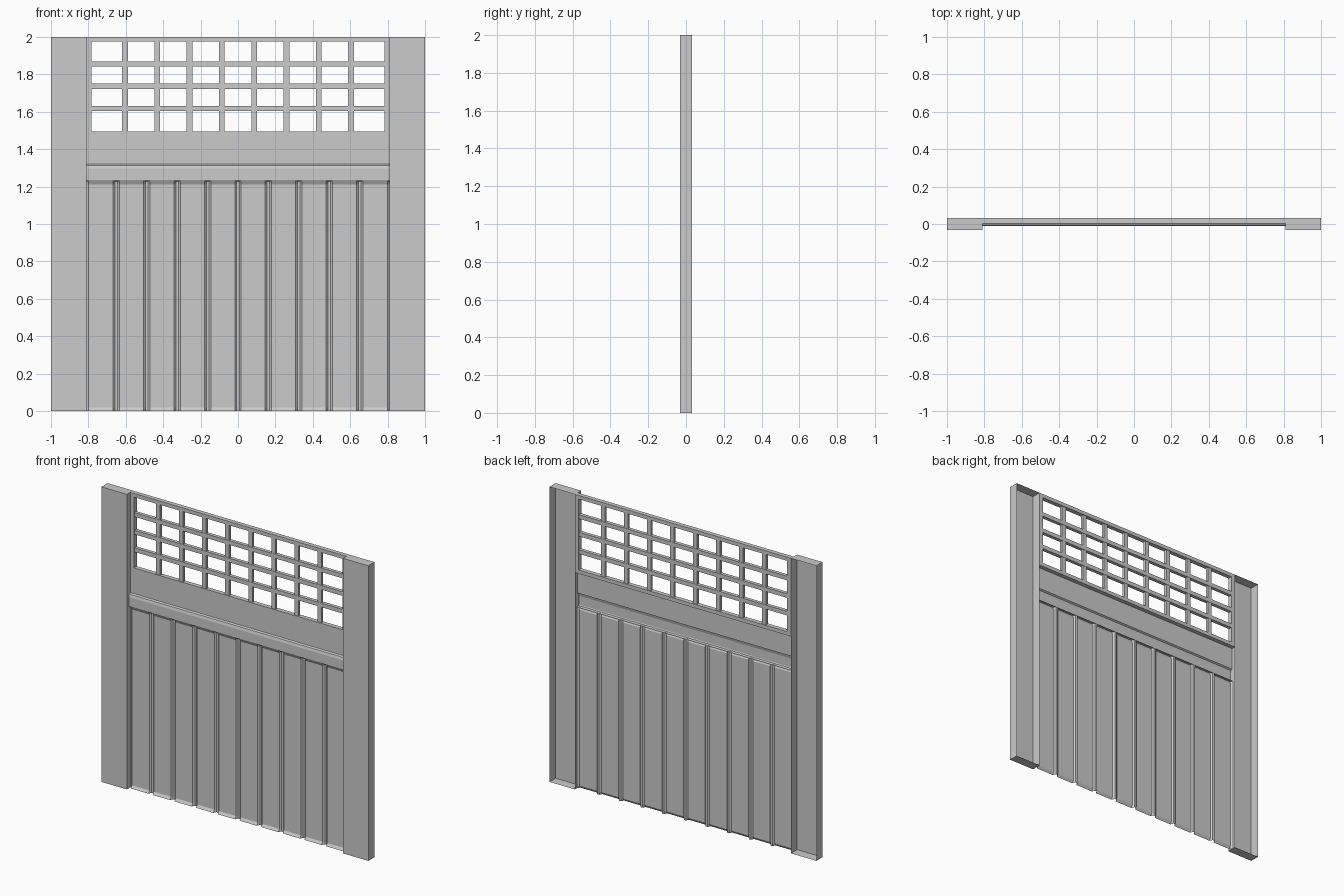
import bpy, bmesh

if "Cube" in bpy.data.objects:
    bpy.data.objects.remove(bpy.data.objects["Cube"])

D = 0.033      # half depth of the posts
W = 0.81       # half width of the infill between posts


def new_object(name, verts, faces):
    me = bpy.data.meshes.new(name)
    me.from_pydata(verts, [], faces)
    me.update()
    ob = bpy.data.objects.new(name, me)
    bpy.context.collection.objects.link(ob)
    return ob


def box(name, x0, x1, y0, y1, z0, z1, open_back=False):
    v = [(x, y, z) for x in (x0, x1) for y in (y0, y1) for z in (z0, z1)]
    f = [(0, 4, 5, 1), (0, 1, 3, 2), (4, 6, 7, 5), (0, 2, 6, 4), (1, 5, 7, 3)]
    if not open_back:
        f.append((2, 3, 7, 6))
    return new_object(name, v, f)


def grid_sheet(name, rows):
    n = len(rows[0])
    verts = [p for r in rows for p in r]
    faces = [(j * n + i, j * n + i + 1, (j + 1) * n + i + 1, (j + 1) * n + i)
             for j in range(len(rows) - 1) for i in range(n - 1)]
    return new_object(name, verts, faces)


# Folded posts, hollow and open at the back
box("left_post", -1, -W, -D, D, 0, 2, True)
box("right_post", W, 1, -D, D, 0, 2, True)

# Pressed board sheet: seams sit back, board ends flare forward
BOARD, SEAM, FLARE = 0.003, 0.012, -0.008
cols = [(-W, 0), (-W + 0.012, 1)]
for i in range(9):
    c = (i - 4) * 0.1625
    cols += [(c - 0.017, 1), (c - 0.007, 0), (c + 0.007, 0), (c + 0.017, 1)]
cols += [(W - 0.012, 1), (W, 0)]
rows = []
for z, y in ((0, FLARE), (0.018, BOARD), (1.21, BOARD), (1.23, FLARE)):
    rows.append([(x, y if b else SEAM, z) for x, b in cols])
grid_sheet("board_panel", rows)

# Rail moulding and plain upper board, one folded sheet
profile = [(SEAM, 1.228), (-0.009, 1.23), (-0.012, 1.236), (-0.012, 1.296),
           (-0.007, 1.314), (0.004, 1.32), (0.004, 1.47)]
grid_sheet("rail_and_upper_board",
           [[(-W, y, z), (W, y, z)] for y, z in profile])

# Lattice frame
F0, F1 = 0.003, D
box("lattice_top_frame", -W, W, F0, F1, 1.975, 2)
box("lattice_bottom_frame", -W, W, F0, F1, 1.47, 1.495)
box("lattice_left_frame", -W, -0.782, F0, F1, 1.495, 1.975)
box("lattice_right_frame", 0.782, W, F0, F1, 1.495, 1.975)

# Lattice bars
for i in range(3):
    z = 1.617 + i * 0.119
    box("lattice_horizontal_bar", -0.782, 0.782, 0.006, 0.03, z - 0.014, z + 0.014)
for i in range(8):
    x = (i - 3.5) * 0.1727
    box("lattice_vertical_bar", x - 0.015, x + 0.015, 0.008, 0.028, 1.495, 1.975)
